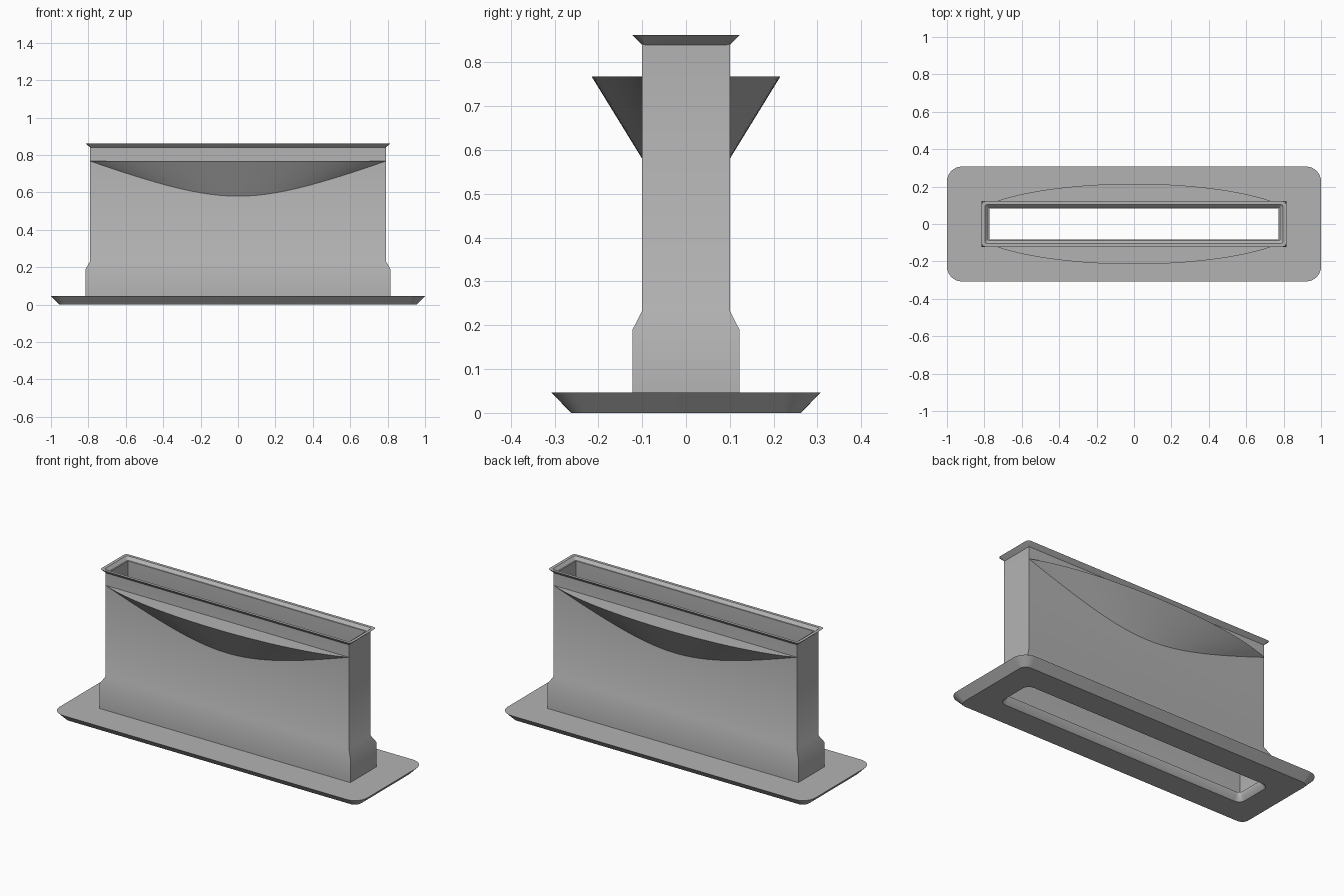
import bpy, bmesh, math

cube = bpy.data.objects.get("Cube")
if cube:
    bpy.data.objects.remove(cube, do_unlink=True)

# Single flat grey
grey = bpy.data.materials.new("grey metal")
grey.use_nodes = True
GREY = (0.45, 0.45, 0.45, 1)
grey.diffuse_color = GREY
grey.node_tree.nodes["Principled BSDF"].inputs["Base Color"].default_value = GREY


def finish(bm, name, angle=40):
    """Turn a bmesh into a named, shaded object."""
    bmesh.ops.remove_doubles(bm, verts=bm.verts[:], dist=1e-5)
    bmesh.ops.recalc_face_normals(bm, faces=bm.faces[:])
    mesh = bpy.data.meshes.new(name)
    bm.to_mesh(mesh)
    bm.free()
    mesh.materials.append(grey)
    obj = bpy.data.objects.new(name, mesh)
    bpy.context.collection.objects.link(obj)
    bpy.ops.object.select_all(action="DESELECT")
    obj.select_set(True)
    bpy.context.view_layer.objects.active = obj
    bpy.ops.object.shade_smooth_by_angle(angle=math.radians(angle))
    return obj


def ring(hx, hy, z, r, segs):
    """Rectangle with rounded corners; segs = 0 gives sharp corners."""
    if segs == 0:
        return [(hx, hy, z), (-hx, hy, z), (-hx, -hy, z), (hx, -hy, z)]
    pts = []
    for i, (sx, sy) in enumerate([(1, 1), (-1, 1), (-1, -1), (1, -1)]):
        for k in range(segs + 1):
            a = math.pi / 2 * (i + k / segs)
            pts.append((sx * (hx - r) + r * math.cos(a),
                        sy * (hy - r) + r * math.sin(a), z))
    return pts


def frame(name, sections, segs):
    """Closed hollow frame lofted round a loop of (hx, hy, z, radius)."""
    bm = bmesh.new()
    loops = [[bm.verts.new(p) for p in ring(*s, segs)] for s in sections]
    for a, b in zip(loops, loops[1:] + loops[:1]):
        for i in range(len(a)):
            j = (i + 1) % len(a)
            bm.faces.new((a[i], a[j], b[j], b[i]))
    return finish(bm, name)


# Base plate with undercut edge and chamfered opening
frame("base_plate", [
    (0.81, 0.115, 0, 0.04), (0.955, 0.262, 0, 0.04),
    (1.0, 0.307, 0.046, 0.08), (0.79, 0.095, 0.046, 0.02),
    (0.79, 0.095, 0.025, 0.02)], 8)

# Hollow duct that widens at the foot
frame("duct", [
    (0.815, 0.122, 0.04, 0), (0.815, 0.122, 0.19, 0),
    (0.79, 0.1, 0.233, 0), (0.79, 0.1, 0.845, 0),
    (0.773, 0.083, 0.845, 0), (0.773, 0.083, 0.225, 0),
    (0.798, 0.103, 0.18, 0), (0.798, 0.103, 0.04, 0)], 0)

# Flared rim on top
frame("top_rim", [
    (0.79, 0.1, 0.84, 0.006), (0.815, 0.122, 0.862, 0.02),
    (0.797, 0.105, 0.862, 0.015), (0.775, 0.085, 0.84, 0.004)], 5)


# Curved shelf: an upside-down elliptical cone cut by the duct wall
def shelf(name, side):
    wall, reach, top, half, drop = 0.1, 0.215, 0.767, 0.79, 0.35
    width = half / math.sqrt(1 - (wall / reach) ** 2)
    cols, rows = 48, 6
    bm = bmesh.new()
    grid, lid = [], []
    for i in range(cols + 1):
        x = -half * math.cos(math.pi * i / cols)
        edge = reach * math.sqrt(1 - (x / width) ** 2)
        col = []
        for k in range(rows + 1):
            y = wall + (edge - wall) * k / rows
            z = top - drop * (1 - math.hypot(x / width, y / reach))
            col.append(bm.verts.new((x, side * y, z)))
        grid.append(col)
        lid.append((bm.verts.new((x, side * wall, top)),
                    bm.verts.new((x, side * edge, top))))
    for i in range(cols):
        a, b = grid[i], grid[i + 1]
        for k in range(rows):
            bm.faces.new((a[k], b[k], b[k + 1], a[k + 1]))
        bm.faces.new((*lid[i], lid[i + 1][1], lid[i + 1][0]))
        # back face against the duct
        bm.faces.new((a[0], b[0], lid[i + 1][0], lid[i][0]))
    bmesh.ops.dissolve_degenerate(bm, dist=1e-5, edges=bm.edges[:])
    return finish(bm, name, 30)


shelf("front_shelf", -1)
shelf("back_shelf", 1)
